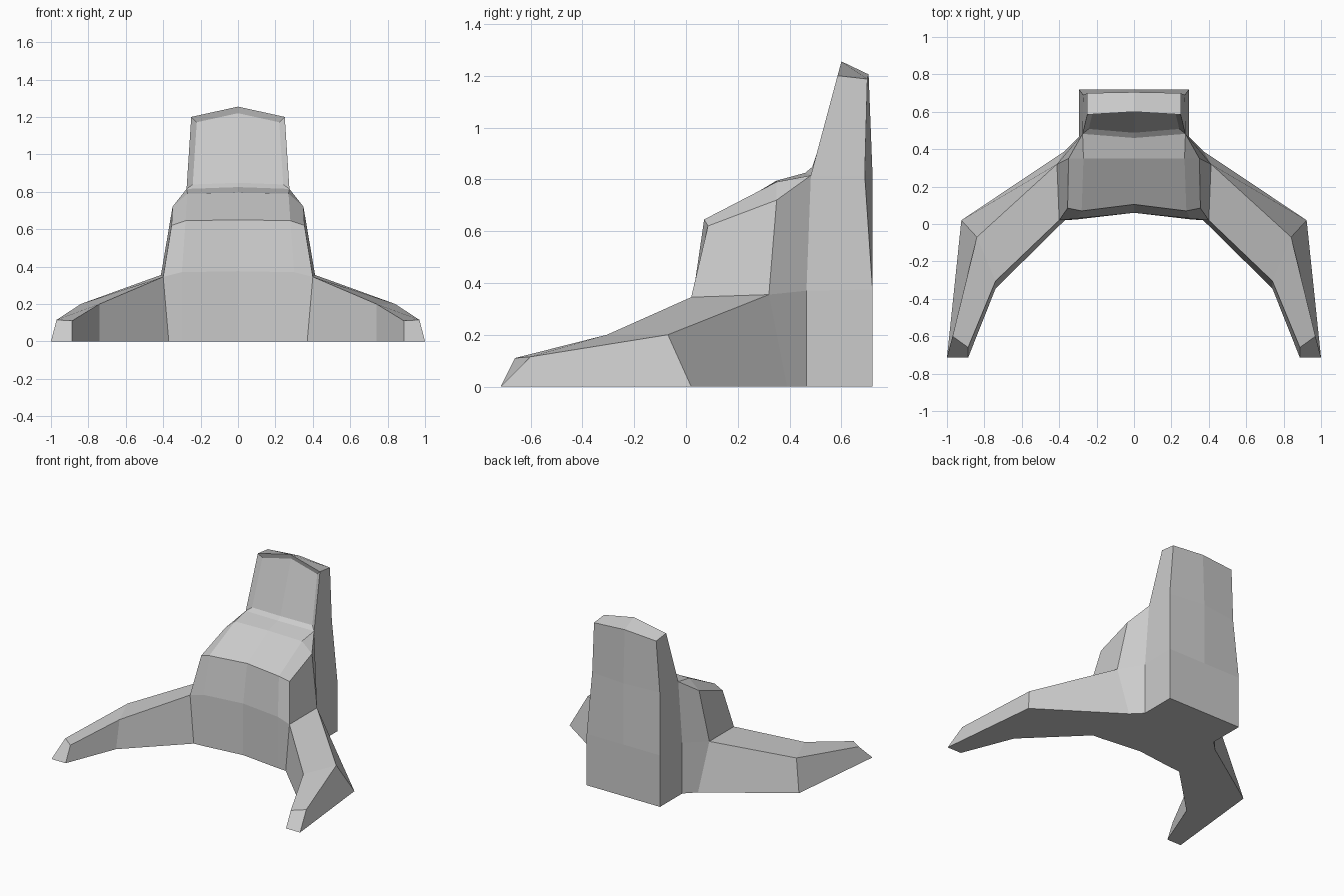
import bpy, bmesh

if "Cube" in bpy.data.objects:
    bpy.data.objects.remove(bpy.data.objects["Cube"])

# Horizontal outlines of the half body, front centre round to back centre
BASE = [(0, .06, 0), (.30, .025, 0), (.37, .02, 0), (.37, .39, 0),
        (.295, .465, 0), (.295, .72, 0), (0, .72, 0)]
WAIST = [(0, .06, .375), (.30, .03, .37), (.40, .02, .345), (.412, .32, .355),
         (.295, .465, .37), (.295, .72, .375), (0, .72, .375)]
CHEST = [(0, .105, .65), (.28, .07, .645), (.355, .085, .62), (.35, .35, .72),
         (.275, .482, .815), (.272, .69, .815), (0, .72, .82)]
# Ridge and neck of the chest, and the top of the tower
RIDGE = [(0, .35, .795), (.27, .35, .79)]
NECK = (0, .46, .825)
TOP = [(0, .60, 1.255), (.25, .585, 1.2), (.25, .70, 1.187), (0, .705, 1.205)]
# Arm sections: inner bottom, inner top, outer top, outer bottom
ARM = [[(.74, -.345, 0), (.74, -.305, .2), (.84, -.07, .2), (.923, .02, 0)],
       [(.887, -.715, 0), (.887, -.66, .11), (.97, -.60, .115), (1, -.715, 0)]]

bm = bmesh.new()


def build_half(s):
    def verts(points):
        return [bm.verts.new((s * x, y, z)) for x, y, z in points]

    face = bm.faces.new
    base, waist, chest = verts(BASE), verts(WAIST), verts(CHEST)
    ridge, top, arm = verts(RIDGE), verts(TOP), [verts(a) for a in ARM]
    neck = verts([NECK])[0]

    # Body walls, with the arm socket left open
    for low, high in ((base, waist), (waist, chest)):
        for i in range(6):
            if not (low is base and i == 2):
                face((low[i], low[i + 1], high[i + 1], high[i]))
    face(base)

    # Sloping chest and shoulder
    face((chest[0], chest[1], ridge[1], ridge[0]))
    face((chest[1], chest[2], chest[3], ridge[1]))
    face((ridge[1], chest[3], chest[4]))
    face((ridge[0], ridge[1], chest[4], neck))

    # Tower
    foot = [neck, chest[4], chest[5], chest[6]]
    for i in range(3):
        face((foot[i], foot[i + 1], top[i + 1], top[i]))
    face(top)

    # Arm
    rings = [[base[2], waist[2], waist[3], base[3]]] + arm
    for a, b in zip(rings, rings[1:]):
        for i in range(4):
            j = (i + 1) % 4
            face((a[i], a[j], b[j], b[i]))
    face(rings[-1])


for side in (1, -1):
    build_half(side)
bmesh.ops.remove_doubles(bm, verts=bm.verts, dist=1e-4)
bmesh.ops.recalc_face_normals(bm, faces=bm.faces)

# Shallow recess in the front of the tower
panel = [f for f in bm.faces
         if f.normal.y < -.7 and f.calc_center_median().z > .9]
bmesh.ops.inset_region(bm, faces=panel, thickness=.03, depth=-.02,
                       use_boundary=True, use_even_offset=True)

mesh = bpy.data.meshes.new("throne_body")
bm.to_mesh(mesh)
bm.free()
body = bpy.data.objects.new("body_with_arms", mesh)
bpy.context.collection.objects.link(body)
